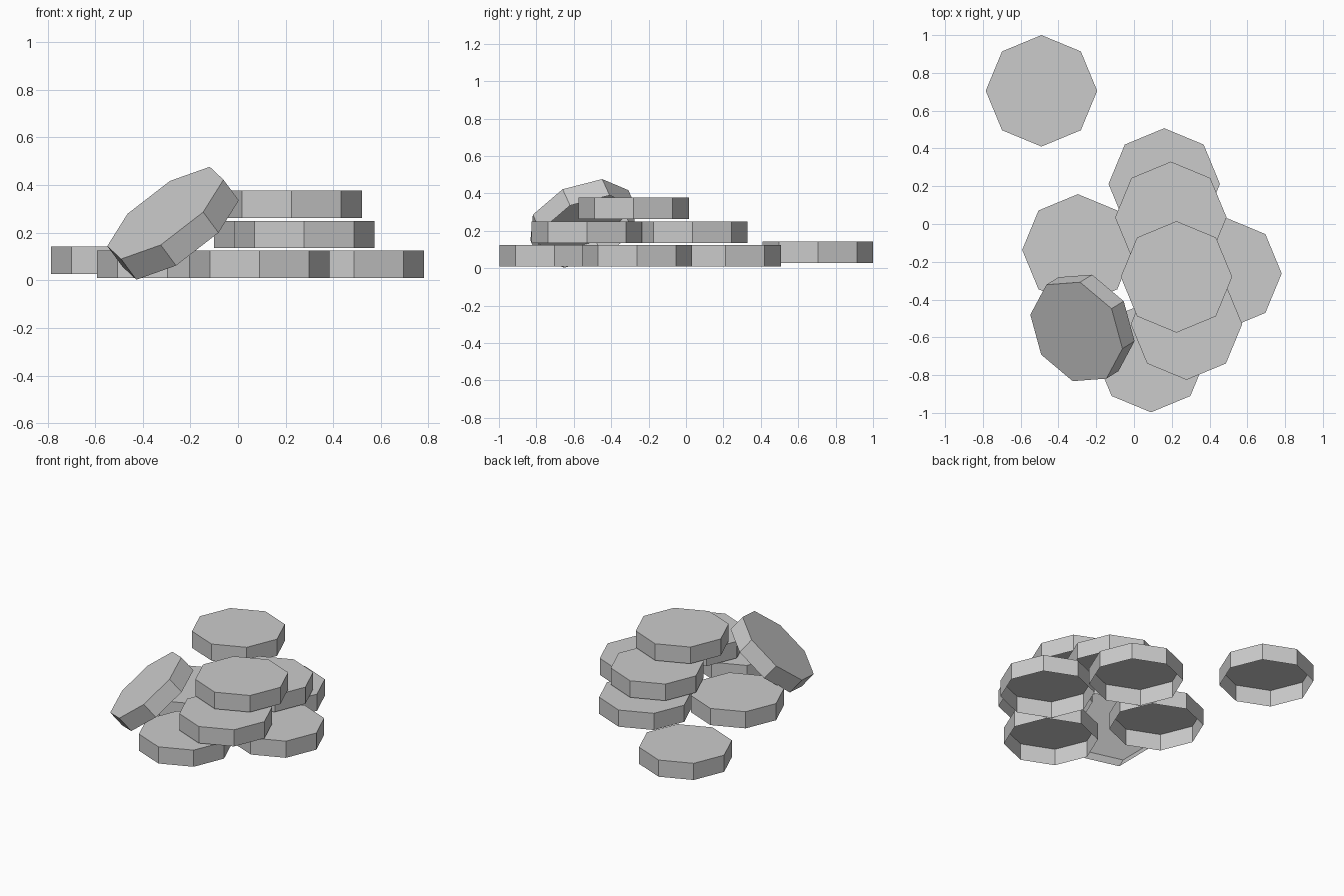
import bpy
import bmesh
import math
from mathutils import Matrix, Vector

RADIUS = 0.295
THICK = 0.115
SIDES = 8

cube = bpy.data.objects.get("Cube")
if cube:
    bpy.data.objects.remove(cube, do_unlink=True)

# Single plain grey for every disc
grey = bpy.data.materials.new("stone_grey")
grey.use_nodes = True
colour = (0.6, 0.6, 0.6, 1)
grey.diffuse_color = colour
grey.node_tree.nodes["Principled BSDF"].inputs["Base Color"].default_value = colour


def disc_mesh():
    """Eight-sided cap: closed top at z = 0, walls below, open underneath."""
    bm = bmesh.new()
    rings = []
    for z in (0, -THICK):
        ring = []
        for i in range(SIDES):
            a = math.tau * i / SIDES
            ring.append(bm.verts.new((RADIUS * math.cos(a), RADIUS * math.sin(a), z)))
        rings.append(ring)
    top, rim = rings
    bm.faces.new(top)
    for i in range(SIDES):
        j = (i + 1) % SIDES
        bm.faces.new((top[i], rim[i], rim[j], top[j]))
    mesh = bpy.data.meshes.new("disc")
    bm.to_mesh(mesh)
    bm.free()
    mesh.materials.append(grey)
    return mesh


mesh = disc_mesh()


def add_disc(name, matrix):
    obj = bpy.data.objects.new(name, mesh)
    obj.matrix_world = matrix
    bpy.context.collection.objects.link(obj)


# Flat discs: name, x, y, height of the top face
flat = [
    ("stray_disc", -0.49, 0.705, 0.142),
    ("bottom_disc_back", 0.16, 0.212, 0.125),
    ("bottom_disc_right", -0.297, -0.137, 0.125),
    ("bottom_disc_left", 0.487, -0.262, 0.125),
    ("bottom_disc_front", 0.09, -0.702, 0.125),
    ("middle_disc_back", 0.195, 0.035, 0.25),
    ("middle_disc_front", 0.278, -0.53, 0.25),
    ("top_disc", 0.225, -0.28, 0.377),
]
for name, x, y, z in flat:
    add_disc(name, Matrix.Translation((x, y, z)))

# Disc leaning against the pile
u = Vector((0.245, -0.09, 0.14)).normalized()
n = u.cross(Vector((0.025, 0.265, 0.14))).normalized()
v = n.cross(u)
lean = Matrix((u, v, n)).transposed().to_4x4()
add_disc("leaning_disc", Matrix.Translation((-0.305, -0.57, 0.283)) @ lean)
